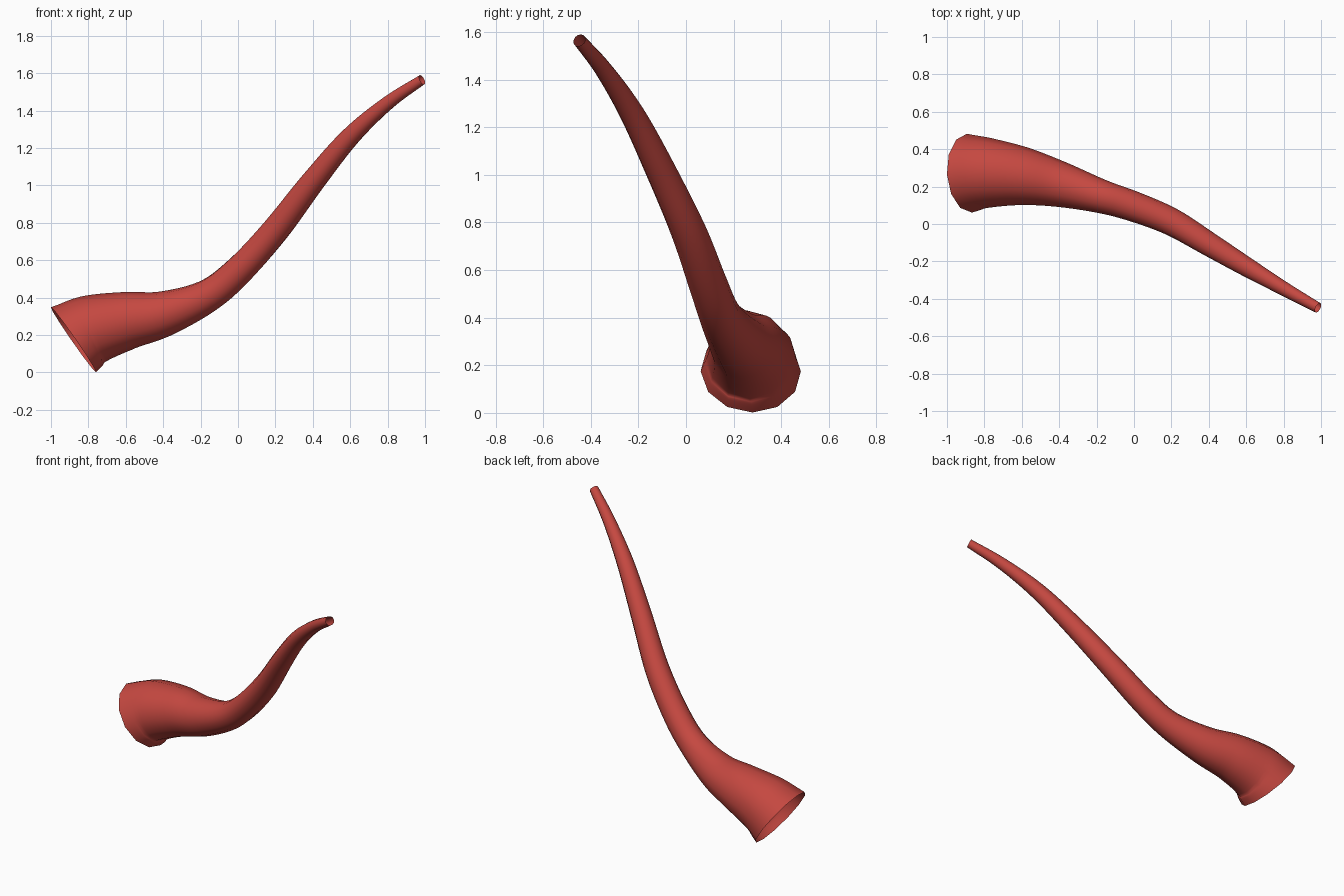
import bpy, bmesh, math
from mathutils import Vector

if "Cube" in bpy.data.objects:
    bpy.data.objects.remove(bpy.data.objects["Cube"])

SIDES = 12
STEPS = 6

# Centreline stations: x, y, z, radius (wide mouth to narrow tip)
STATIONS = [Vector(s) for s in (
    (-0.88, 0.272, 0.175, 0.211),
    (-0.78, 0.273, 0.228, 0.188),
    (-0.60, 0.256, 0.275, 0.157),
    (-0.40, 0.213, 0.312, 0.123),
    (-0.17, 0.146, 0.405, 0.090),
    (0.00, 0.093, 0.540, 0.081),
    (0.20, 0.012, 0.760, 0.074),
    (0.40, -0.107, 1.020, 0.064),
    (0.60, -0.228, 1.260, 0.052),
    (0.80, -0.345, 1.440, 0.038),
    (0.984, -0.448, 1.565, 0.028),
)]
MOUTH_AXIS = Vector((0.82, 0.05, 0.57)).normalized()
TIP_AXIS = Vector((0.80, -0.42, 0.46)).normalized()


def spline(a, b, c, d, t):
    """Catmull-Rom point and derivative between b and c."""
    p = 0.5 * (2 * b + (c - a) * t + (2 * a - 5 * b + 4 * c - d) * t * t
               + (3 * b - a - 3 * c + d) * t ** 3)
    v = 0.5 * ((c - a) + 2 * (2 * a - 5 * b + 4 * c - d) * t
               + 3 * (3 * b - a - 3 * c + d) * t * t)
    return p, v


# Sample the centreline
padded = [2 * STATIONS[0] - STATIONS[1]] + STATIONS + [2 * STATIONS[-1] - STATIONS[-2]]
samples = []
for i in range(len(STATIONS) - 1):
    for k in range(STEPS):
        samples.append(spline(*padded[i:i + 4], k / STEPS))
samples.append(spline(*padded[-4:], 1.0))

# Sweep an open twelve-sided ring along it
bm = bmesh.new()
rings = []
last = len(samples) - 1
for i, (p, v) in enumerate(samples):
    axis = v.to_3d().normalized()
    w0 = max(0.0, 1 - i / STEPS)
    w1 = max(0.0, 1 - (last - i) / STEPS)
    axis = axis.lerp(MOUTH_AXIS, w0).lerp(TIP_AXIS, w1).normalized()
    side = axis.cross(Vector((0, 0, 1))).normalized()
    up = side.cross(axis)
    ring = []
    for k in range(SIDES):
        a = 2 * math.pi * k / SIDES
        ring.append(bm.verts.new(p.to_3d() + p.w * (math.cos(a) * up + math.sin(a) * side)))
    rings.append(ring)
for r0, r1 in zip(rings, rings[1:]):
    for k in range(SIDES):
        n = (k + 1) % SIDES
        bm.faces.new((r0[k], r0[n], r1[n], r1[k]))
bm.normal_update()
f = bm.faces[:][0]
if f.normal.dot(f.calc_center_median() - samples[0][0].to_3d()) < 0:
    bmesh.ops.reverse_faces(bm, faces=bm.faces[:])
for f in bm.faces:
    f.smooth = True

mesh = bpy.data.meshes.new("curved_horn")
bm.to_mesh(mesh)
bm.free()

red = bpy.data.materials.new("warm red")
red.diffuse_color = (0.56, 0.065, 0.052, 1)
red.use_nodes = True
red.node_tree.nodes["Principled BSDF"].inputs["Base Color"].default_value = red.diffuse_color
mesh.materials.append(red)
horn = bpy.data.objects.new("curved_horn", mesh)
bpy.context.collection.objects.link(horn)
